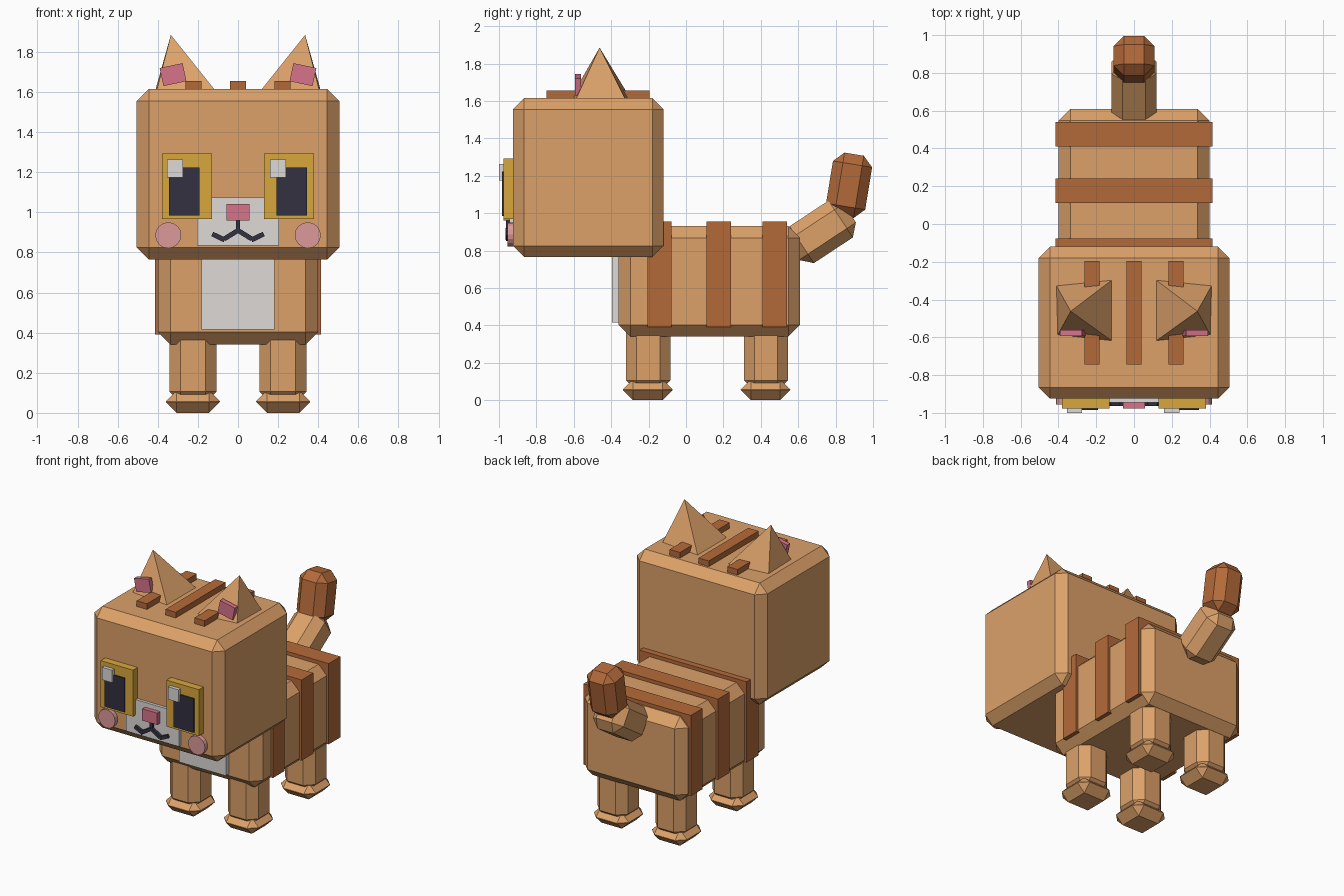
import bpy, bmesh, math
from mathutils import Matrix, Vector

cube = bpy.data.objects.get("Cube")
if cube:
    bpy.data.objects.remove(cube, do_unlink=True)


def material(name, rgb):
    lin = [((c / 255 + 0.055) / 1.055) ** 2.4 for c in rgb]
    m = bpy.data.materials.new(name)
    m.use_nodes = True
    m.diffuse_color = (*lin, 1)
    m.node_tree.nodes["Principled BSDF"].inputs["Base Color"].default_value = (*lin, 1)
    return m


FUR = material("tan fur", (220, 161, 105))
STRIPE = material("brown stripe", (180, 106, 58))
WHITE = material("soft white", (221, 218, 215))
GOLD = material("gold iris", (217, 167, 60))
DARK = material("dark navy", (50, 49, 64))
PINK = material("rose pink", (215, 115, 138))
BLUSH = material("pale blush", (219, 154, 153))


def finish(name, bm, mat):
    bmesh.ops.recalc_face_normals(bm, faces=bm.faces)
    mesh = bpy.data.meshes.new(name)
    bm.to_mesh(mesh)
    bm.free()
    mesh.materials.append(mat)
    ob = bpy.data.objects.new(name, mesh)
    bpy.context.collection.objects.link(ob)
    return ob


def block(name, mat, center, size, bevel=0, axis="X", angle=0):
    """Box with optional chamfer, turned by an angle in degrees about its centre."""
    bm = bmesh.new()
    bmesh.ops.create_cube(bm, size=1)
    bmesh.ops.scale(bm, vec=size, verts=bm.verts)
    if bevel:
        bmesh.ops.bevel(bm, geom=bm.edges[:], offset=bevel, segments=1,
                        profile=0.5, affect='EDGES')
    turn = Matrix.Rotation(math.radians(angle), 4, axis)
    bm.transform(Matrix.Translation(center) @ turn)
    return finish(name, bm, mat)


def span(name, mat, x, y, z, bevel=0):
    """Box given by its lower and upper limit on each axis."""
    lims = (x, y, z)
    return block(name, mat, [(a + b) / 2 for a, b in lims],
                 [b - a for a, b in lims], bevel)


def bar(name, mat, a, b, width, y):
    """Thin bar on the face between two (x, z) points."""
    d = Vector(b) - Vector(a)
    mid = (Vector(a) + Vector(b)) / 2
    block(name, mat, (mid.x, (y[0] + y[1]) / 2, mid.y),
          (d.length, y[1] - y[0], width), 0, "Y", -math.degrees(math.atan2(d.y, d.x)))


# Head and body
span("head", FUR, (-0.505, 0.505), (-0.925, -0.12), (0.765, 1.615), 0.06)
span("body", FUR, (-0.4, 0.4), (-0.36, 0.61), (0.34, 0.93), 0.063)
span("chest_patch", WHITE, (-0.182, 0.182), (-0.395, -0.34), (0.415, 0.8))

# Stripes around the back
for i, y in enumerate((-0.142, 0.175, 0.475)):
    span(f"body_stripe_{i + 1}", STRIPE, (-0.415, 0.415),
         (y - 0.065, y + 0.065), (0.39, 0.955))

# Stripes on top of the head
for label, x in (("right", -0.223), ("middle", 0), ("left", 0.223)):
    span(f"head_stripe_{label}", STRIPE, (x - 0.04, x + 0.04),
         (-0.745, -0.195), (1.59, 1.655))

# Muzzle and nose
span("muzzle", WHITE, (-0.205, 0.205), (-0.945, -0.9), (0.835, 1.075))
span("nose", PINK, (-0.058, 0.058), (-0.976, -0.92), (0.96, 1.042))
bar("mouth_centre", DARK, (0, 0.9), (0, 0.965), 0.022, (-0.962, -0.92))

for side, s in (("left", 1), ("right", -1)):
    # Mouth curve
    bar(f"mouth_inner_{side}", DARK, (0, 0.91), (s * 0.068, 0.868), 0.024, (-0.964, -0.92))
    bar(f"mouth_outer_{side}", DARK, (s * 0.066, 0.862), (s * 0.128, 0.892), 0.024, (-0.963, -0.92))

    # Eye, with the glint on the same side of both eyes
    ex = s * 0.255
    span(f"iris_{side}", GOLD, (ex - 0.125, ex + 0.125), (-0.976, -0.9), (0.968, 1.293))
    px = s * 0.268
    span(f"pupil_{side}", DARK, (px - 0.077, px + 0.077), (-0.985, -0.95), (0.985, 1.223))
    gx = s * 0.257 - 0.057
    span(f"glint_{side}", WHITE, (gx - 0.04, gx + 0.04), (-1.0, -0.96), (1.175, 1.263))

    # Round cheek
    bm = bmesh.new()
    bmesh.ops.create_cone(bm, cap_ends=True, segments=16, radius1=0.065,
                          radius2=0.065, depth=0.05)
    bm.transform(Matrix.Translation((s * 0.348, -0.93, 0.886)) @ Matrix.Rotation(math.pi / 2, 4, "X"))
    finish(f"cheek_{side}", bm, BLUSH)

    # Leaning pyramid ear
    bm = bmesh.new()
    base = [bm.verts.new((s * x, y, 1.61)) for x, y in
            ((0.412, -0.325), (0.115, -0.295), (0.115, -0.62), (0.405, -0.588))]
    tip = bm.verts.new((s * 0.335, -0.462, 1.885))
    bm.faces.new(base)
    for i in range(4):
        bm.faces.new((base[i], base[i - 1], tip))
    finish(f"ear_{side}", bm, FUR)
    block(f"inner_ear_{side}", PINK, (s * 0.324, -0.577, 1.687),
          (0.117, 0.032, 0.092), 0, "Y", s * 12)

    # Legs and paws
    for place, y in (("front", -0.205), ("back", 0.425)):
        block(f"{place}_leg_{side}", FUR, (s * 0.224, y + 0.003, 0.24),
              (0.236, 0.236, 0.38), 0.056)
        block(f"{place}_paw_{side}", FUR, (s * 0.225, y, 0.056),
              (0.27, 0.266, 0.112), 0.0545)

# Two-part raised tail
block("tail_base", FUR, (0, 0.723, 0.9), (0.236, 0.236, 0.365), 0.058, "X", -56.6)
block("tail_tip", STRIPE, (0, 0.872, 1.149), (0.216, 0.212, 0.337), 0.054, "X", -9.3)
